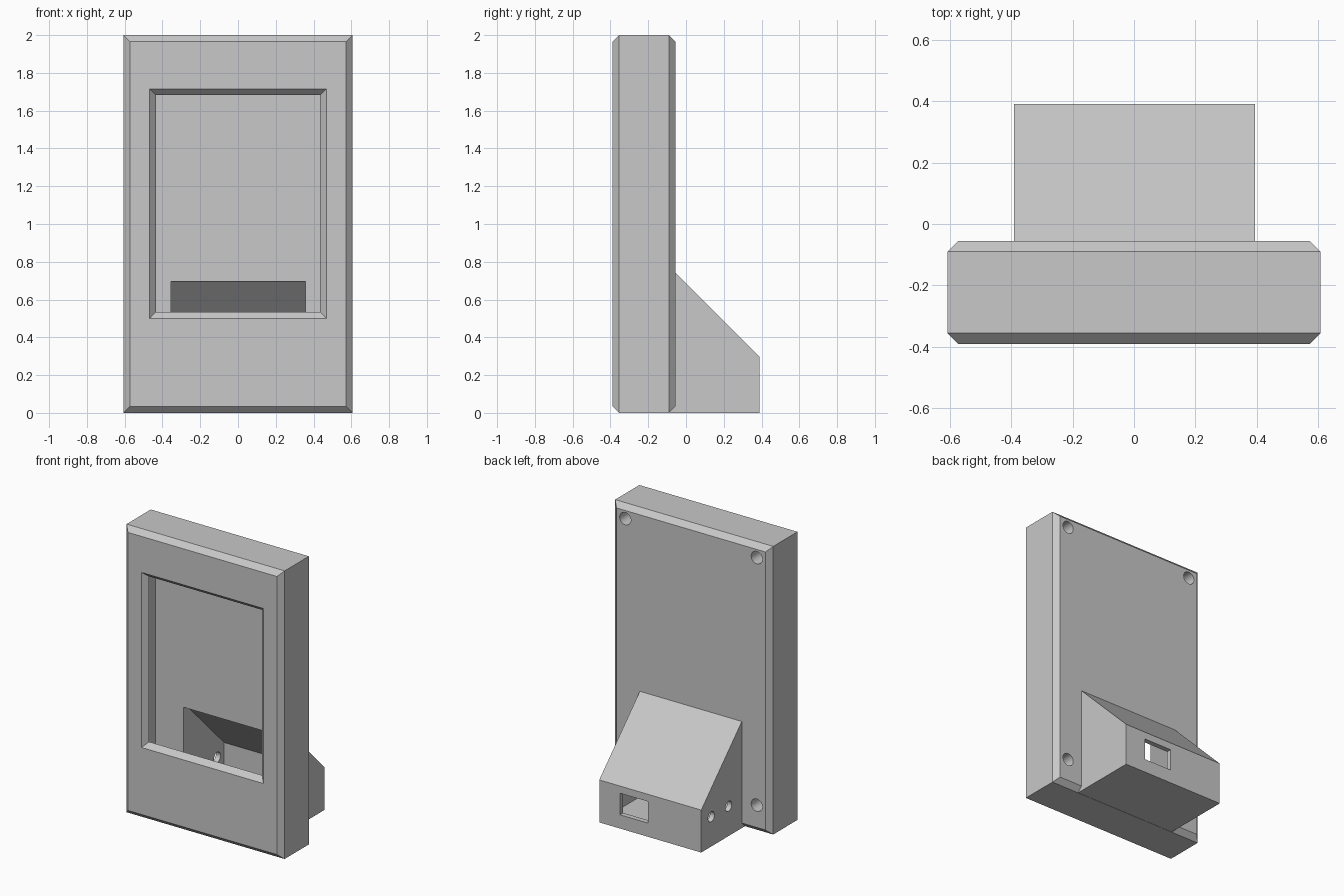
import bpy, bmesh
from math import radians
from mathutils import Matrix, Vector

if "Cube" in bpy.data.objects:
    bpy.data.objects.remove(bpy.data.objects["Cube"])

grey = bpy.data.materials.new("plain_grey")
grey.use_nodes = True
GREY = (0.58, 0.58, 0.58, 1)
grey.diffuse_color = GREY
grey.node_tree.nodes["Principled BSDF"].inputs["Base Color"].default_value = GREY


def finish(name, bm):
    bmesh.ops.recalc_face_normals(bm, faces=bm.faces)
    mesh = bpy.data.meshes.new(name)
    bm.to_mesh(mesh)
    bm.free()
    mesh.materials.append(grey)
    obj = bpy.data.objects.new(name, mesh)
    bpy.context.collection.objects.link(obj)
    return obj


def frame(name, rects):
    """Closed shell swept through rectangles (half width, bottom, top, y)."""
    bm = bmesh.new()
    rings = [[bm.verts.new(p) for p in ((-w, y, b), (w, y, b), (w, y, t), (-w, y, t))]
             for w, b, t, y in rects]
    for a, b in zip(rings, rings[1:] + rings[:1]):
        for i in range(4):
            j = (i + 1) % 4
            bm.faces.new((a[i], a[j], b[j], b[i]))
    return finish(name, bm)


def prism(name, profile, x0, x1):
    """Side profile of (y, z) points extruded from x0 to x1."""
    bm = bmesh.new()
    face = bm.faces.new([bm.verts.new((x0, y, z)) for y, z in profile])
    new = bmesh.ops.extrude_face_region(bm, geom=[face])["geom"]
    bmesh.ops.translate(bm, vec=(x1 - x0, 0, 0),
                        verts=[v for v in new if isinstance(v, bmesh.types.BMVert)])
    return finish(name, bm)


def rod(name, centre, radius, length, axis):
    bm = bmesh.new()
    turn = Matrix.Rotation(radians(90), 4, "Y" if axis == "x" else "X")
    bmesh.ops.create_cone(bm, cap_ends=True, segments=32, radius1=radius, radius2=radius,
                          depth=length, matrix=Matrix.Translation(Vector(centre)) @ turn)
    return finish(name, bm)


def cut(obj, cutter):
    mod = obj.modifiers.new("cut", "BOOLEAN")
    mod.operation, mod.solver, mod.object = "DIFFERENCE", "EXACT", cutter
    bpy.context.view_layer.objects.active = obj
    bpy.ops.object.modifier_apply(modifier=mod.name)


W, H, WALL = 0.607, 2.0, 0.035
FRONT, SEAM, BACK = -0.39, -0.177, -0.055
IN = (W - WALL, WALL, H - WALL)

# Front half of the case with its bevelled screen window
front_case = frame("front_case", [
    (W, 0, H, SEAM), (W, 0, H, FRONT + WALL), (*IN, FRONT),
    (0.468, 0.5, 1.715, FRONT), (0.434, 0.535, 1.683, FRONT + WALL),
    (*IN, FRONT + WALL), (*IN, SEAM)])

# Back half: chamfered tray, its panel closed by a plug smaller than the foot cavity
back_case = frame("back_case", [
    (W, 0, H, SEAM), (W, 0, H, BACK - WALL), (*IN, BACK),
    (0.2, 0.2, 0.5, BACK), (0.2, 0.2, 0.5, BACK - WALL),
    (*IN, BACK - WALL), (*IN, SEAM)])

# Sloped hollow foot behind the case
foot = prism("rear_foot", [(BACK - 0.033, 0), (0.39, 0), (0.39, 0.295),
                           (BACK, 0.74), (BACK - 0.033, 0.74)], -0.39, 0.393)
cavity = prism("foot_cavity", [(-0.15, 0.036), (0.355, 0.036), (0.355, 0.28),
                               (BACK, 0.69), (-0.06, 0.695), (-0.15, 0.695)], -0.355, 0.358)
cut(foot, cavity)
cut(back_case, cavity)
cutters = [cavity]

# Cable slot in the rear and two round holes in the foot's right wall
slot = prism("cable_slot", [(0.3, 0.095), (0.45, 0.095), (0.45, 0.245), (0.3, 0.245)], 0.02, 0.235)
cut(foot, slot)
cutters.append(slot)
for y in (0.09, 0.28):
    hole = rod("side_hole", (-0.37, y, 0.207), 0.035, 0.15, "x")
    cut(foot, hole)
    cutters.append(hole)

# Corner screw holes with posts inside the case
parts = [front_case, back_case, foot]
for x in (-0.505, 0.505):
    for z in (0.19, 1.908):
        hole = rod("screw_hole", (x, -0.12, z), 0.043, 0.3, "y")
        post = rod("screw_post", (x, -0.222, z), 0.064, 0.267, "y")
        cut(back_case, hole)
        cut(post, hole)
        cutters.append(hole)
        parts.append(post)

for c in cutters:
    bpy.data.objects.remove(c)

bpy.ops.object.select_all(action="DESELECT")
for p in parts:
    p.select_set(True)
bpy.context.view_layer.objects.active = front_case
bpy.ops.object.shade_smooth_by_angle(angle=radians(30))
